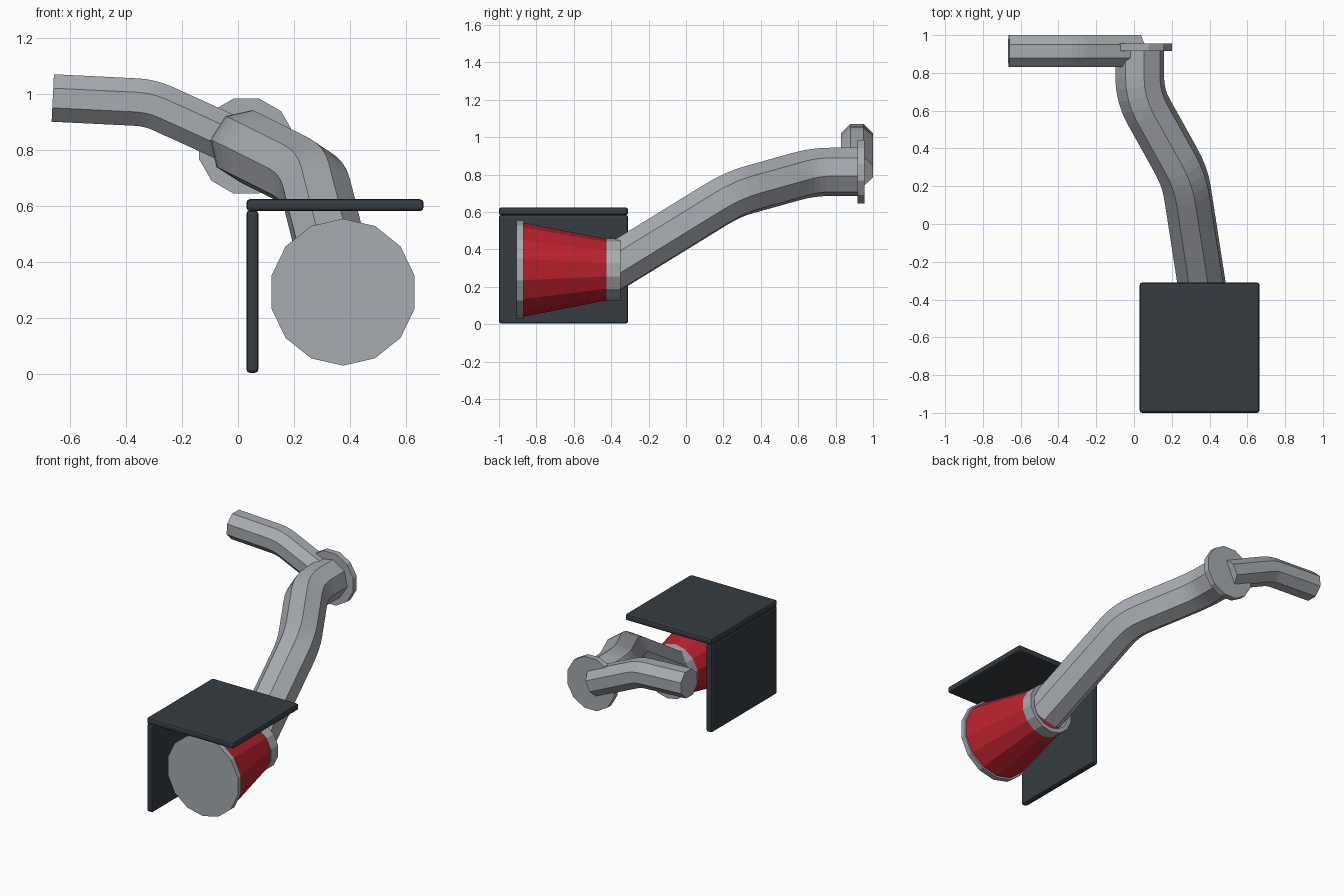
import bpy, bmesh, math
from mathutils import Vector

if "Cube" in bpy.data.objects:
    bpy.data.objects.remove(bpy.data.objects["Cube"])


def material(name, rgb):
    m = bpy.data.materials.new(name)
    m.diffuse_color = (*rgb, 1)
    m.use_nodes = True
    m.node_tree.nodes["Principled BSDF"].inputs["Base Color"].default_value = m.diffuse_color
    return m


METAL = material("grey metal", (0.39, 0.41, 0.44))
RED = material("red filter", (0.50, 0.016, 0.027))
DARK = material("dark shield", (0.036, 0.045, 0.053))


def finish(bm, name, mat):
    bmesh.ops.recalc_face_normals(bm, faces=bm.faces)
    me = bpy.data.meshes.new(name)
    bm.to_mesh(me)
    bm.free()
    me.materials.append(mat)
    ob = bpy.data.objects.new(name, me)
    bpy.context.collection.objects.link(ob)
    return ob


def skin(name, rings, mat, closed=False):
    """Join rings of points; cap the ends, or close the loop of rings."""
    bm = bmesh.new()
    vs = [[bm.verts.new(p) for p in r] for r in rings]
    n = len(vs[0])
    pairs = list(zip(vs, vs[1:])) + ([(vs[-1], vs[0])] if closed else [])
    for a, b in pairs:
        for i in range(n):
            j = (i + 1) % n
            bm.faces.new((a[i], a[j], b[j], b[i]))
    if not closed:
        bm.faces.new(vs[0])
        bm.faces.new(vs[-1])
    return finish(bm, name, mat)


def lathe_y(name, cx, cz, profile, sides, start, mat, closed=False):
    """Turned part about the y direction; profile is (y, radius)."""
    angles = [math.radians(start) + math.tau * i / sides for i in range(sides)]
    rings = [[(cx + r * math.cos(a), y, cz + r * math.sin(a)) for a in angles]
             for y, r in profile]
    return skin(name, rings, mat, closed)


def pipe(name, corners, bend, radius, up, start, mat, sides=8, steps=4):
    """Tube along a polyline with rounded corners."""
    c = [Vector(p) for p in corners]
    path = [c[0]]
    for a, b, d in zip(c, c[1:], c[2:]):
        p = b + (a - b).normalized() * bend
        q = b + (d - b).normalized() * bend
        for i in range(steps + 1):
            t = i / steps
            path.append(p * (1 - t) ** 2 + b * 2 * t * (1 - t) + q * t * t)
    path.append(c[-1])
    rings, up = [], Vector(up)
    for i, p in enumerate(path):
        before = (p - path[i - 1]).normalized() if i else Vector()
        after = (path[i + 1] - p).normalized() if i + 1 < len(path) else Vector()
        tangent = (before + after).normalized()
        up = (up - tangent * up.dot(tangent)).normalized()
        side = up.cross(tangent)
        angles = [math.radians(start) + math.tau * k / sides for k in range(sides)]
        rings.append([p + radius * (side * math.cos(a) + up * math.sin(a))
                      for a in angles])
    return skin(name, rings, mat)


def plate(name, lo, hi):
    bm = bmesh.new()
    bmesh.ops.create_cube(bm, size=1)
    for v in bm.verts:
        v.co = [lo[i] if v.co[i] < 0 else hi[i] for i in range(3)]
    ob = finish(bm, name, DARK)
    mod = ob.modifiers.new("edge bevel", 'BEVEL')
    mod.width, mod.segments = 0.013, 2


# Heat shield: side and top plates
plate("shield_side", (0.03, -1.0, 0.003), (0.073, -0.31, 0.585))
plate("shield_top", (0.03, -1.0, 0.582), (0.664, -0.31, 0.625))

# Cone filter with front cap and rear collar
FX, FZ = 0.376, 0.292
lathe_y("filter_cap", FX, FZ, [(-0.905, 0.263), (-0.87, 0.263)], 14, 90, METAL)
lathe_y("filter_cone", FX, FZ, [(-0.872, 0.252), (-0.415, 0.162)], 14, 90, RED)
lathe_y("filter_collar", FX, FZ,
        [(-0.425, 0.166), (-0.35, 0.166), (-0.35, 0.138), (-0.425, 0.138)],
        14, 90, METAL, closed=True)

# Main tube, swept from the flange back to the filter
pipe("intake_tube",
     [(0.03, 0.925, 0.815), (0.03, 0.68, 0.815), (0.27, 0.25, 0.695),
      (0.374, -0.42, 0.283)],
     0.1, 0.131, (0, 0, 1), 80, METAL)

# Flange disc and the thinner outlet tube
lathe_y("flange", 0.03, 0.815, [(0.917, 0.176), (0.955, 0.176)], 12, 15, METAL)
pipe("outlet_tube",
     [(0.022, 0.915, 0.817), (-0.315, 0.915, 0.97), (-0.663, 0.915, 0.987)],
     0.05, 0.092, (0, 0, 1), 22.5, METAL)
